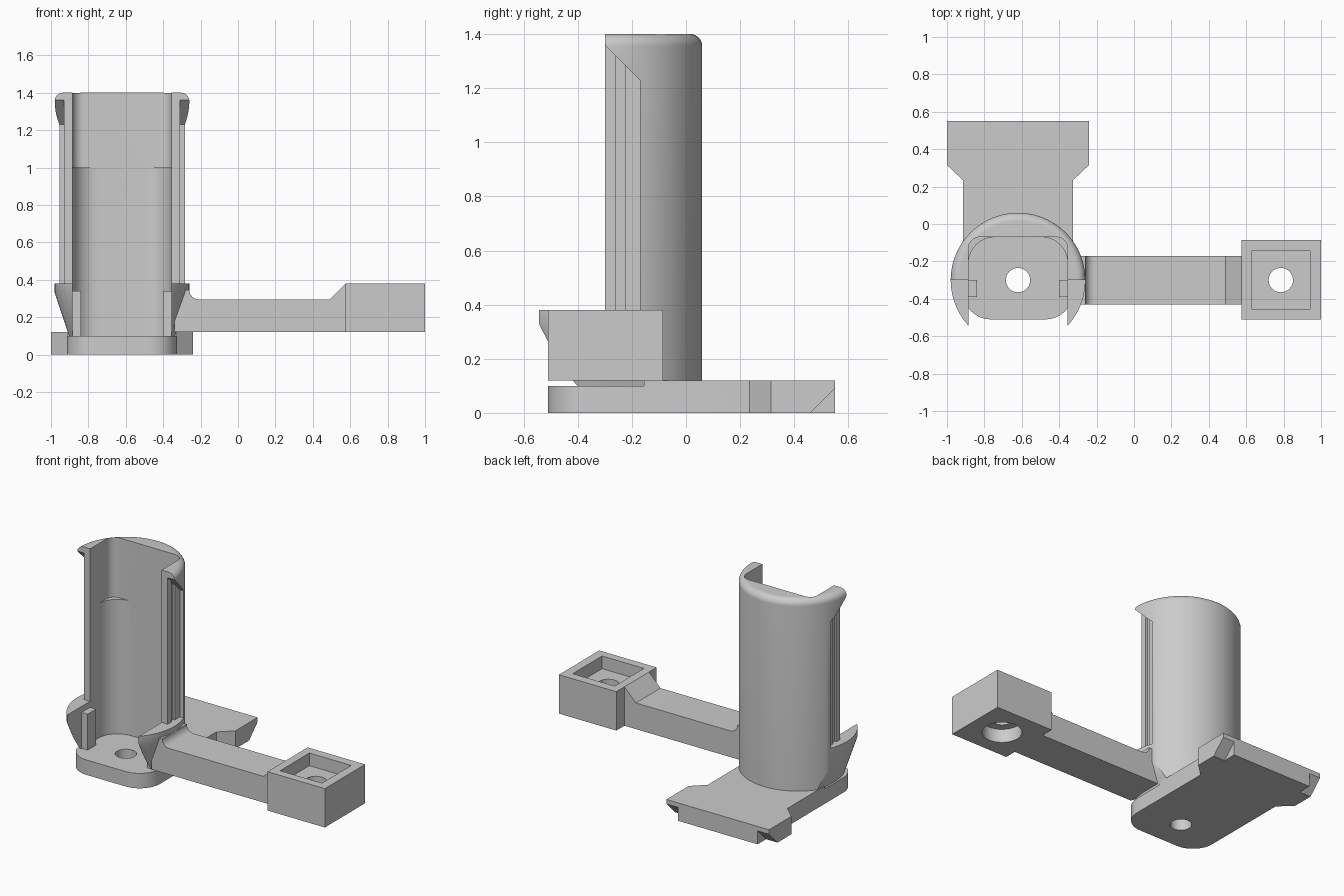
import bpy, bmesh, math

if "Cube" in bpy.data.objects:
    bpy.data.objects.remove(bpy.data.objects["Cube"])

CX, CY = -0.62, -0.30          # tower axis
grey = bpy.data.materials.new("light grey")
grey.diffuse_color = (0.6, 0.6, 0.6, 1)
grey.use_nodes = True
grey.node_tree.nodes["Principled BSDF"].inputs["Base Color"].default_value = grey.diffuse_color


def loft(name, rings):
    """Closed solid through rings with equal point counts."""
    bm = bmesh.new()
    vs = [[bm.verts.new(p) for p in ring] for ring in rings]
    n = len(vs[0])
    for a, b in zip(vs, vs[1:]):
        for i in range(n):
            j = (i + 1) % n
            bm.faces.new((a[i], a[j], b[j], b[i]))
    bm.faces.new(vs[0][::-1])
    bm.faces.new(vs[-1])
    bmesh.ops.recalc_face_normals(bm, faces=bm.faces[:])
    me = bpy.data.meshes.new(name)
    bm.to_mesh(me)
    bm.free()
    me.materials.append(grey)
    ob = bpy.data.objects.new(name, me)
    bpy.context.collection.objects.link(ob)
    return ob


def prism(name, pts, lo, hi, axis="z"):
    """Extrude a 2D outline along an axis."""
    place = {"z": lambda u, v, h: (u, v, h),
             "x": lambda u, v, h: (h, u, v),
             "y": lambda u, v, h: (u, h, v)}[axis]
    return loft(name, [[place(u, v, h) for u, v in pts] for h in (lo, hi)])


def box(name, x0, x1, y0, y1, z0, z1):
    return prism(name, [(x0, y0), (x1, y0), (x1, y1), (x0, y1)], z0, z1)


def arc(cx, cy, r, a0, a1, n=12):
    return [(cx + r * math.cos(math.radians(a0 + (a1 - a0) * i / n)),
             cy + r * math.sin(math.radians(a0 + (a1 - a0) * i / n))) for i in range(n + 1)]


def disc(cx, cy, r, n=64):
    return arc(cx, cy, r, 0, 360 - 360 / n, n - 1)


def boolean(ob, tool, op="DIFFERENCE"):
    m = ob.modifiers.new("cut", "BOOLEAN")
    m.operation, m.solver, m.object = op, "EXACT", tool
    bpy.context.view_layer.objects.active = ob
    bpy.ops.object.modifier_apply(modifier=m.name)
    bpy.data.objects.remove(tool)


def cavity(r, z0, z1):
    """Pocket open to the front, with rounded rear corners."""
    w, back = 0.265, -0.07
    pts = [(CX - w, -0.9), (CX + w, -0.9)]
    pts += arc(CX + w - r, back - r, r, 0, 90) + arc(CX - w + r, back - r, r, 90, 180)
    return prism("cavity_cutter", pts, z0, z1)


# Base plate with a flared tail
w, r = 0.295, 0.15
pts = arc(CX - w + r, -0.51 + r, r, 180, 270) + arc(CX + w - r, -0.51 + r, r, 270, 360)
pts += [(CX + w, 0.235), (-0.24, 0.315), (-0.24, 0.55), (-1, 0.55), (-1, 0.315), (CX - w, 0.235)]
base = prism("base_plate", pts, 0, 0.12)
boolean(base, box("step_cutter", -1.2, 0, -0.8, -0.155, 0.1, 0.3))
boolean(base, cavity(0.14, 0.1, 0.3))
boolean(base, prism("hole_cutter", disc(CX, CY, 0.065, 40), -0.1, 0.3))
for lo, hi in ((-1.1, CX - w), (CX + w, -0.1)):      # undercut tail corners
    boolean(base, prism("tail_cutter", [(0.44, -0.02), (0.6, -0.02), (0.6, 0.14)], lo, hi, "x"))

# Tower shell: rounded-top cylinder
R, f = 0.36, 0.045
profile = [(R, 0.1)] + arc(R - f, 1.4 - f, f, 0, 90, 8)
tower = loft("tower_shell", [[(x, y, z) for x, y in disc(CX, CY, rad, 96)] for rad, z in profile])

# Tapered foot: straight flanks with a conical front
rings = []
for z, rad in ((0.05, 0.267), (0.36, 0.37), (1.6, 0.37)):
    rings.append([(x, y, z) for x, y in
                  arc(CX, CY, rad, 180, 360, 48) + [(CX + rad, 0.3), (CX - rad, 0.3)]])
boolean(tower, loft("taper_tool", rings), "INTERSECT")
boolean(tower, cavity(0.14, 0.0, 1.0))
boolean(tower, cavity(0.06, 0.9999, 1.6))
boolean(tower, box("front_cutter", -1.2, 0, -0.9, CY, 0.38, 1.6))

# Side recesses under the slanted hoods, each with a narrow groove
for s in (-1, 1):
    side = [(-0.40, 0.38), (-0.17, 0.38), (-0.17, 1.23), (-0.40, 1.46)]
    lo, hi = sorted((CX + s * 0.31, CX + s * 0.5))
    boolean(tower, prism("recess_cutter", side, lo, hi, "x"))
    groove = [(-0.26, 0.38), (-0.225, 0.38), (-0.225, 1.285), (-0.26, 1.32)]
    lo, hi = sorted((CX + s * 0.297, CX + s * 0.4))
    boolean(tower, prism("groove_cutter", groove, lo, hi, "x"))

# Small retaining tabs inside the foot
for s, side in ((-1, "left"), (1, "right")):
    lo, hi = sorted((CX + s * 0.22, CX + s * 0.27))
    box(side + "_tab", lo, hi, -0.39, -0.30, 0.095, 0.34)

# Arm with fillet at the tower and ramp at the socket
pts = [(-0.34, 0.12), (0.60, 0.12), (0.60, 0.38), (0.575, 0.38), (0.49, 0.295)]
pts += arc(-0.21, 0.345, 0.05, 270, 180, 8) + [(-0.34, 0.345)]
prism("arm", pts, -0.43, -0.17, "y")

# Square socket with pocket, hole and counterbore
socket = box("socket", 0.575, 1, -0.51, -0.085, 0.12, 0.38)
boolean(socket, box("pocket_cutter", 0.63, 0.94, -0.455, -0.145, 0.295, 0.5))
boolean(socket, prism("hole_cutter", disc(0.785, CY, 0.065, 40), 0, 0.5))
boolean(socket, prism("bore_cutter", disc(0.785, CY, 0.12, 48), 0, 0.21))

# Smooth curved walls, keep edges crisp
for ob in bpy.context.scene.objects:
    ob.select_set(True)
bpy.context.view_layer.objects.active = base
bpy.ops.object.shade_smooth_by_angle(angle=math.radians(30))
